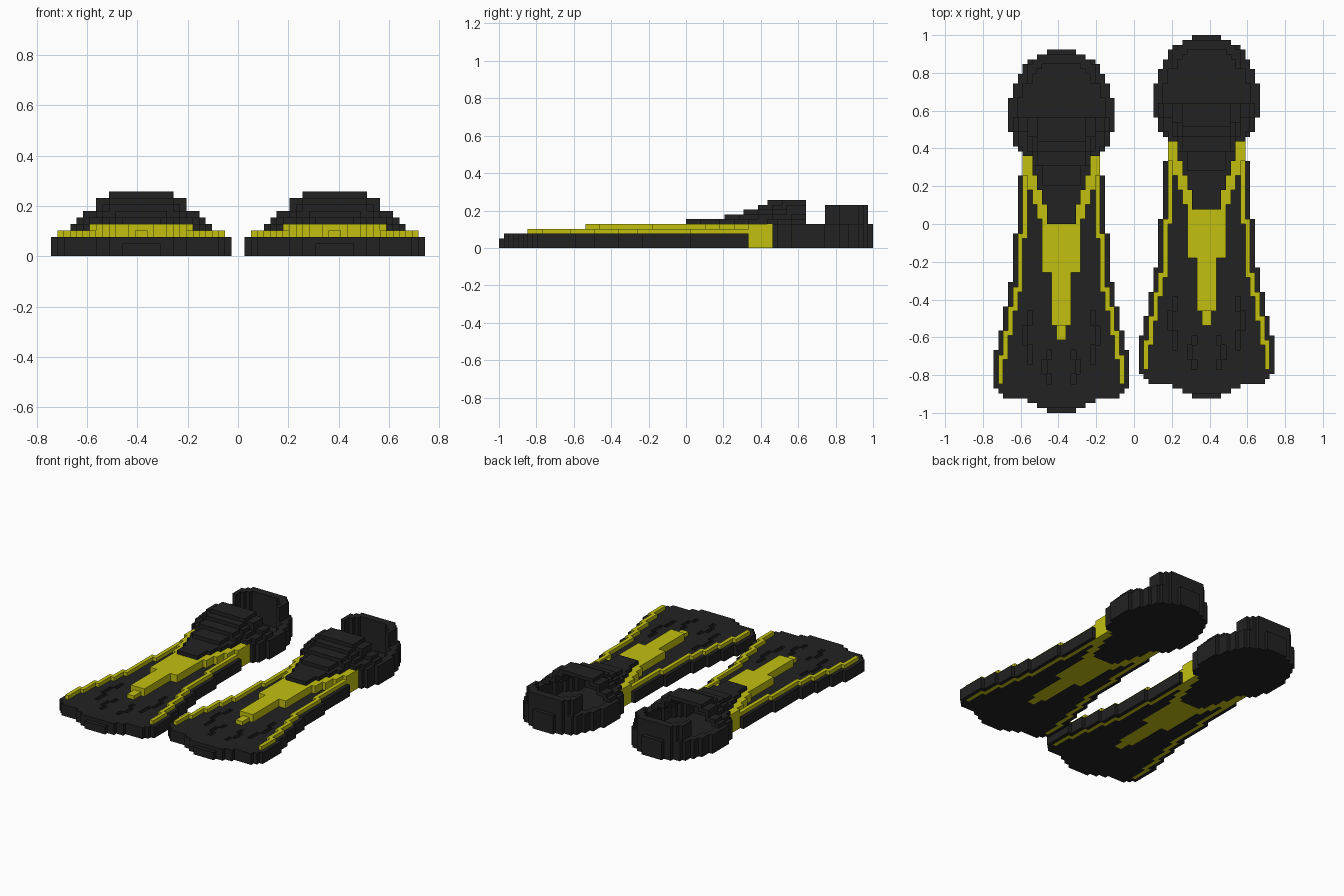
import bpy, bmesh

if "Cube" in bpy.data.objects:
    bpy.data.objects.remove(bpy.data.objects["Cube"])

U = 2 / 78                       # size of one block
FINS = {"right": (-15, -39), "left": (15, -36)}   # centre x and toe y, in blocks


def material(name, rgb):
    m = bpy.data.materials.new(name)
    m.use_nodes = True
    m.diffuse_color = (*rgb, 1)
    bsdf = m.node_tree.nodes["Principled BSDF"]
    bsdf.inputs["Base Color"].default_value = (*rgb, 1)
    bsdf.inputs["Roughness"].default_value = 0.8
    return m


BLACK = material("black_rubber", (0.016, 0.016, 0.016))
YELLOW = material("yellow_plastic", (0.54, 0.53, 0.005))


def cells(*spans):
    """Mirrored block cells from (y0, y1, half_width) or (y0, y1, x0, x1)."""
    out = set()
    for s in spans:
        x0, x1 = (0, s[2]) if len(s) == 3 else s[2:]
        for y in range(s[0], s[1]):
            for x in range(x0, x1):
                out |= {(x, y), (-x - 1, y)}
    return out


def erode(c):
    """Shrink at the sides and the front, leaving the back open."""
    return {(x, y) for x, y in c
            if {(x - 1, y), (x + 1, y), (x, y - 1)} <= c}


def part(name, layers, mat):
    """Stack of (cells, z0, z1) layers, placed once for each fin."""
    bm = bmesh.new()
    for c, z0, z1 in layers:
        verts = {}

        def face(*pts):
            vs = []
            for p in pts:
                if p not in verts:
                    verts[p] = bm.verts.new([k * U for k in p])
                vs.append(verts[p])
            bm.faces.new(vs)

        for x, y in sorted(c):
            a, b, d, e = (x, y), (x + 1, y), (x + 1, y + 1), (x, y + 1)
            face(*[(*p, z1) for p in (a, b, d, e)])
            face(*[(*p, z0) for p in (e, d, b, a)])
            for p, q, n in ((a, b, (x, y - 1)), (b, d, (x + 1, y)),
                            (d, e, (x, y + 1)), (e, a, (x - 1, y))):
                if n not in c:
                    face((*p, z0), (*q, z0), (*q, z1), (*p, z1))
    bmesh.ops.dissolve_limit(bm, angle_limit=0.01, verts=bm.verts[:], edges=bm.edges[:])
    me = bpy.data.meshes.new(name)
    bm.to_mesh(me)
    bm.free()
    me.materials.append(mat)
    for side, (cx, y0) in FINS.items():
        ob = bpy.data.objects.new(f"{side}_{name}", me)
        ob.location = (cx * U, y0 * U, 0)
        bpy.context.collection.objects.link(ob)


# Instep layers, from the bottom one (z 5) to the top one (z 10)
instep = [
    cells((39, 43, 3), (43, 46, 4), (46, 49, 5), (49, 53, 6), (53, 55, 8),
          (55, 58, 9), (58, 61, 10)),
    cells((47, 51, 4), (51, 54, 6), (54, 58, 7), (58, 61, 9)),
    cells((51, 54, 5), (54, 57, 6), (57, 61, 7)),
    cells((54, 57, 5), (57, 61, 7)),
    cells((56, 61, 5)),
]

# Foot pocket plan, with the wedge that runs forward between the yellow arms
wedge = {c for c in instep[0] if 42 <= c[1] < 53}
tabs = cells((53, 54, 7, 8))
pocket = wedge | cells((53, 55, 9), (55, 58, 10), (58, 65, 11), (65, 68, 10),
                       (68, 70, 9), (70, 72, 8), (72, 73, 7), (73, 74, 5),
                       (74, 75, 3)) - tabs - cells((53, 54, 8, 9))
heel_hole = cells((68, 70, 6), (70, 71, 5), (71, 72, 4))
cavity = erode(instep[0]) & cells((50, 61, 10)) | cells((61, 65, 9), (65, 68, 8)) | heel_hole

# Yellow plan: side rails and the forked centre strip
tip = cells((15, 18, 1))
strip = cells((18, 29, 2), (29, 40, 4), (40, 43, 5), (43, 46, 6), (46, 49, 7),
              (49, 53, 8)) - wedge | tabs
rails = cells((6, 12, 12, 13), (11, 17, 11, 12), (16, 22, 10, 11),
              (21, 26, 9, 10), (25, 37, 8, 9), (36, 49, 7, 8)) - strip

# Blade plan with shallow grooves
toe = cells((0, 1, 3))
grooves = cells((6, 8, 2, 3), (8, 11, 3, 4), (11, 13, 2, 3),
                (10, 14, 6, 7), (14, 18, 7, 8), (18, 21, 6, 7))
blade = cells((1, 2, 5), (2, 3, 7), (3, 4, 12), (4, 5, 13), (5, 13, 14),
              (13, 17, 13), (17, 22, 12), (22, 27, 11), (27, 37, 10),
              (37, 49, 9)) - strip - tip - rails - wedge

part("blade", [(blade | toe, 0, 2), (blade - grooves, 2, 3)], BLACK)
part("side_rails", [(rails, 0, 4)], YELLOW)
part("centre_strip", [(strip, 0, 5), (tip, 0, 4)], YELLOW)
part("foot_pocket", [(pocket, 0, 1), (pocket - cavity, 1, 5)], BLACK)

# Hollow stepped instep: each layer is open below the one above it
layers = []
for i, c in enumerate(instep):
    hollow = erode(instep[i + 1]) if i + 1 < len(instep) else set()
    layers.append((c - hollow, 5 + i, 6 + i))
part("instep", layers, BLACK)

# Raised heel wall
heel = cells((68, 72, 7), (72, 73, 6), (73, 74, 5)) - heel_hole
part("heel_wall", [(heel, 5, 9)], BLACK)
